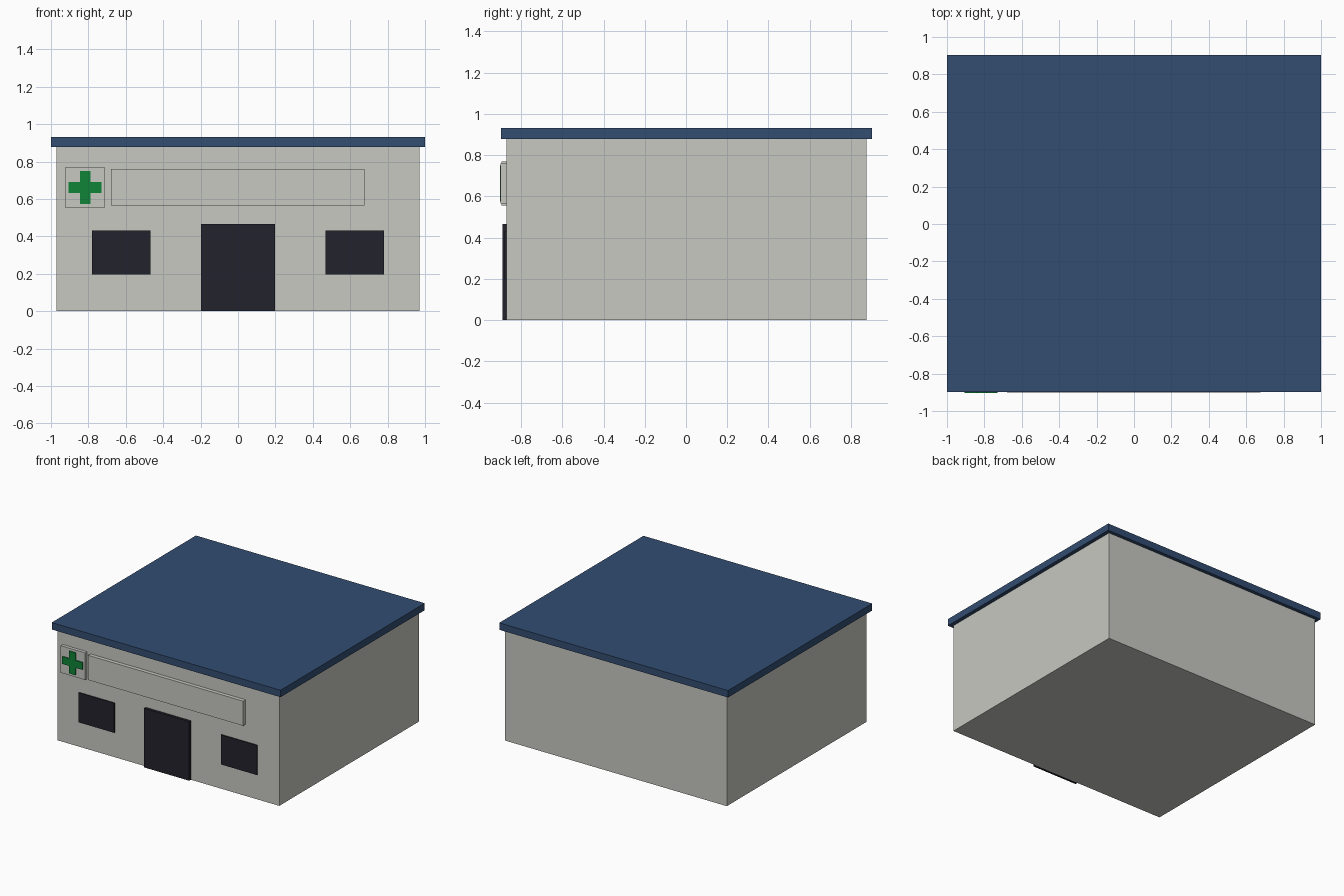
import bpy
import bmesh

cube = bpy.data.objects.get("Cube")
if cube:
    bpy.data.objects.remove(cube, do_unlink=True)


def material(name, rgb):
    mat = bpy.data.materials.new(name)
    mat.use_nodes = True
    color = (*rgb, 1.0)
    mat.diffuse_color = color
    mat.node_tree.nodes["Principled BSDF"].inputs["Base Color"].default_value = color
    return mat


WALL = material("wall grey", (0.58, 0.58, 0.54))
ROOF = material("roof blue", (0.032, 0.074, 0.165))
DARK = material("dark glass", (0.016, 0.016, 0.025))
GREEN = material("cross green", (0.005, 0.23, 0.04))


def prism(name, outline, front, back, mat):
    """Extrude an x-z outline from the front to the back in y."""
    bm = bmesh.new()
    face = bm.faces.new([bm.verts.new((x, front, z)) for x, z in outline])
    out = bmesh.ops.extrude_face_region(bm, geom=[face])
    for v in out["geom"]:
        if isinstance(v, bmesh.types.BMVert):
            v.co.y = back
    bmesh.ops.recalc_face_normals(bm, faces=bm.faces)
    mesh = bpy.data.meshes.new(name)
    bm.to_mesh(mesh)
    bm.free()
    mesh.materials.append(mat)
    obj = bpy.data.objects.new(name, mesh)
    bpy.context.collection.objects.link(obj)
    return obj


def box(name, x0, x1, z0, z1, front, back, mat):
    return prism(name, [(x0, z0), (x1, z0), (x1, z1), (x0, z1)], front, back, mat)


WALL_FRONT = -0.87

# Building shell and overhanging flat roof
box("walls", -0.97, 0.97, 0, 0.877, WALL_FRONT, 0.876, WALL)
box("roof", -1, 1, 0.877, 0.932, -0.897, 0.903, ROOF)

# Door and the window on each side of it
box("door", -0.197, 0.197, 0, 0.467, -0.891, WALL_FRONT, DARK)
for side, x in (("right", -0.624), ("left", 0.624)):
    box(side + "_window", x - 0.157, x + 0.157, 0.196, 0.43, -0.879, WALL_FRONT, DARK)

# Blank sign board and the square panel behind the cross
box("sign_board", -0.68, 0.675, 0.565, 0.76, -0.9, WALL_FRONT, WALL)
CX, CZ = -0.817, 0.662
box("cross_panel", CX - 0.107, CX + 0.107, CZ - 0.107, CZ + 0.107, -0.895, WALL_FRONT, WALL)

# Cross: one arm's three corners, turned a quarter at a time
A, W = 0.088, 0.029
outline = []
px, pz = [A, A, W], [-W, W, W]
for turn in range(4):
    outline += [(CX + x, CZ + z) for x, z in zip(px, pz)]
    px, pz = [-z for z in pz], px
prism("cross", outline, -0.903, -0.895, GREEN)
